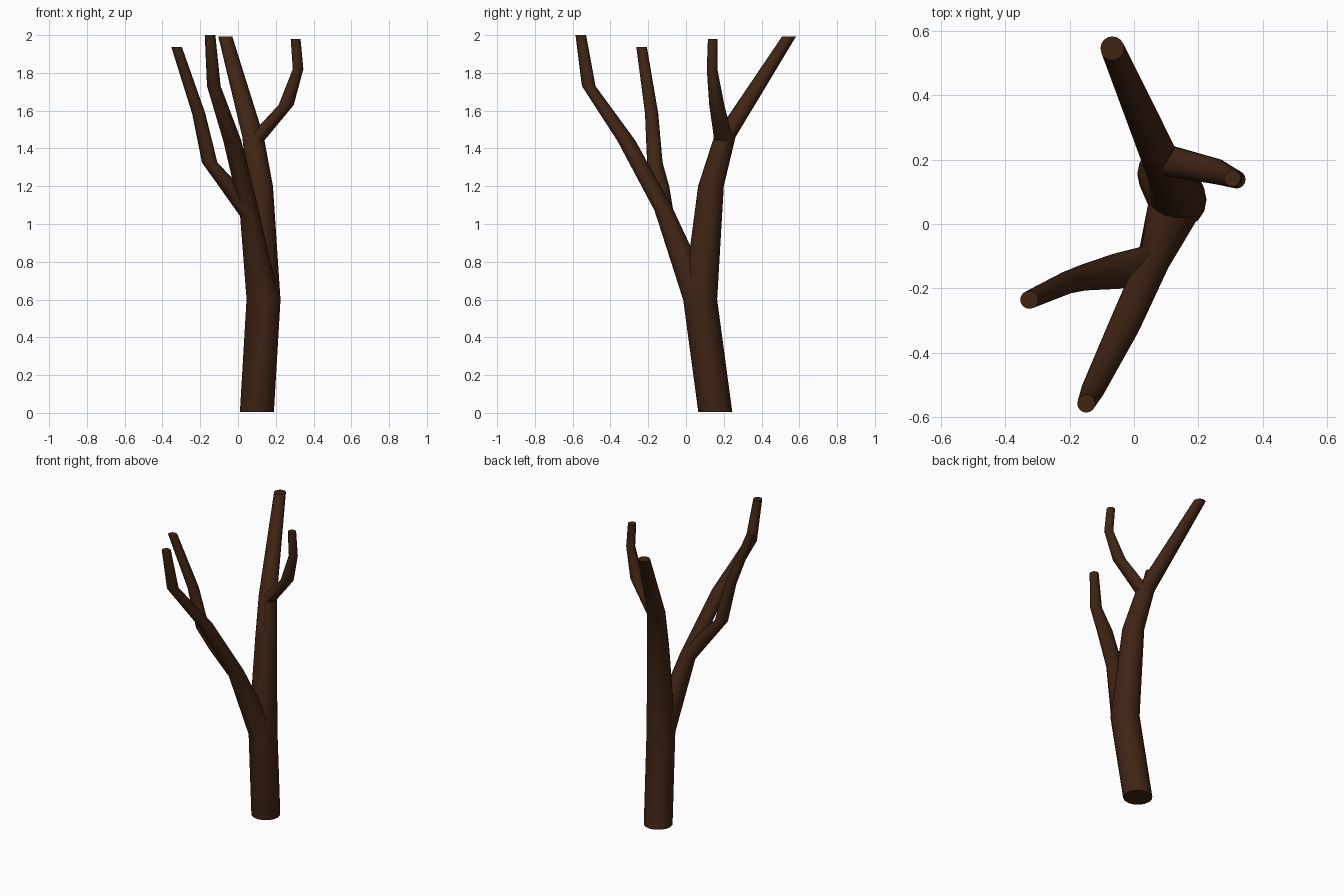
import bpy, bmesh
from math import cos, sin, tau

if "Cube" in bpy.data.objects:
    bpy.data.objects.remove(bpy.data.objects["Cube"])

SIDES = 16

bark = bpy.data.materials.new("bark")
bark.diffuse_color = (0.05, 0.018, 0.007, 1)
bark.use_nodes = True
bark.node_tree.nodes["Principled BSDF"].inputs["Base Color"].default_value = bark.diffuse_color


def limb(name, nodes):
    """Tapered tube through level rings given as (x, y, z, radius)."""
    bm = bmesh.new()
    rings = [[bm.verts.new((x + r * cos(tau * i / SIDES), y + r * sin(tau * i / SIDES), z))
              for i in range(SIDES)] for x, y, z, r in nodes]
    for a, b in zip(rings, rings[1:]):
        for i in range(SIDES):
            j = (i + 1) % SIDES
            bm.faces.new((a[i], a[j], b[j], b[i]))
    bm.faces.new(rings[0][::-1])
    bm.faces.new(rings[-1])
    mesh = bpy.data.meshes.new(name)
    bm.to_mesh(mesh)
    bm.free()
    mesh.materials.append(bark)
    ob = bpy.data.objects.new(name, mesh)
    bpy.context.collection.objects.link(ob)
    return ob


# Trunk running on into the back limb
trunk = limb("trunk", [
    (0.10, 0.155, 0.005, 0.09), (0.135, 0.075, 0.60, 0.09), (0.117, 0.132, 1.20, 0.068),
    (0.08, 0.205, 1.46, 0.057), (-0.067, 0.545, 1.992, 0.037)])

branches = [
    # Front limb splitting off the trunk
    limb("front_limb", [
        (0.134, 0.078, 0.58, 0.087), (0.06, -0.115, 1.07, 0.051), (-0.03, -0.315, 1.44, 0.048),
        (-0.128, -0.515, 1.73, 0.036), (-0.148, -0.557, 2.0, 0.028)]),
    # Side branch on the front limb
    limb("left_branch", [
        (0.06, -0.11, 1.04, 0.048), (-0.045, -0.145, 1.2, 0.056), (-0.15, -0.165, 1.325, 0.041),
        (-0.208, -0.182, 1.585, 0.035), (-0.325, -0.235, 1.937, 0.028)]),
    # Side branch on the back limb
    limb("right_branch", [
        (0.088, 0.2, 1.44, 0.05), (0.255, 0.163, 1.63, 0.04),
        (0.318, 0.138, 1.82, 0.028), (0.305, 0.142, 1.98, 0.026)]),
]

# Merge all limbs into one skin
bpy.context.view_layer.objects.active = trunk
trunk.select_set(True)
for b in branches:
    mod = trunk.modifiers.new("join", 'BOOLEAN')
    mod.operation = 'UNION'
    mod.solver = 'EXACT'
    mod.object = b
    bpy.ops.object.modifier_apply(modifier=mod.name)
    bpy.data.objects.remove(b)
trunk.name = "tree_trunk"
bpy.ops.object.shade_smooth_by_angle(angle=0.7)
